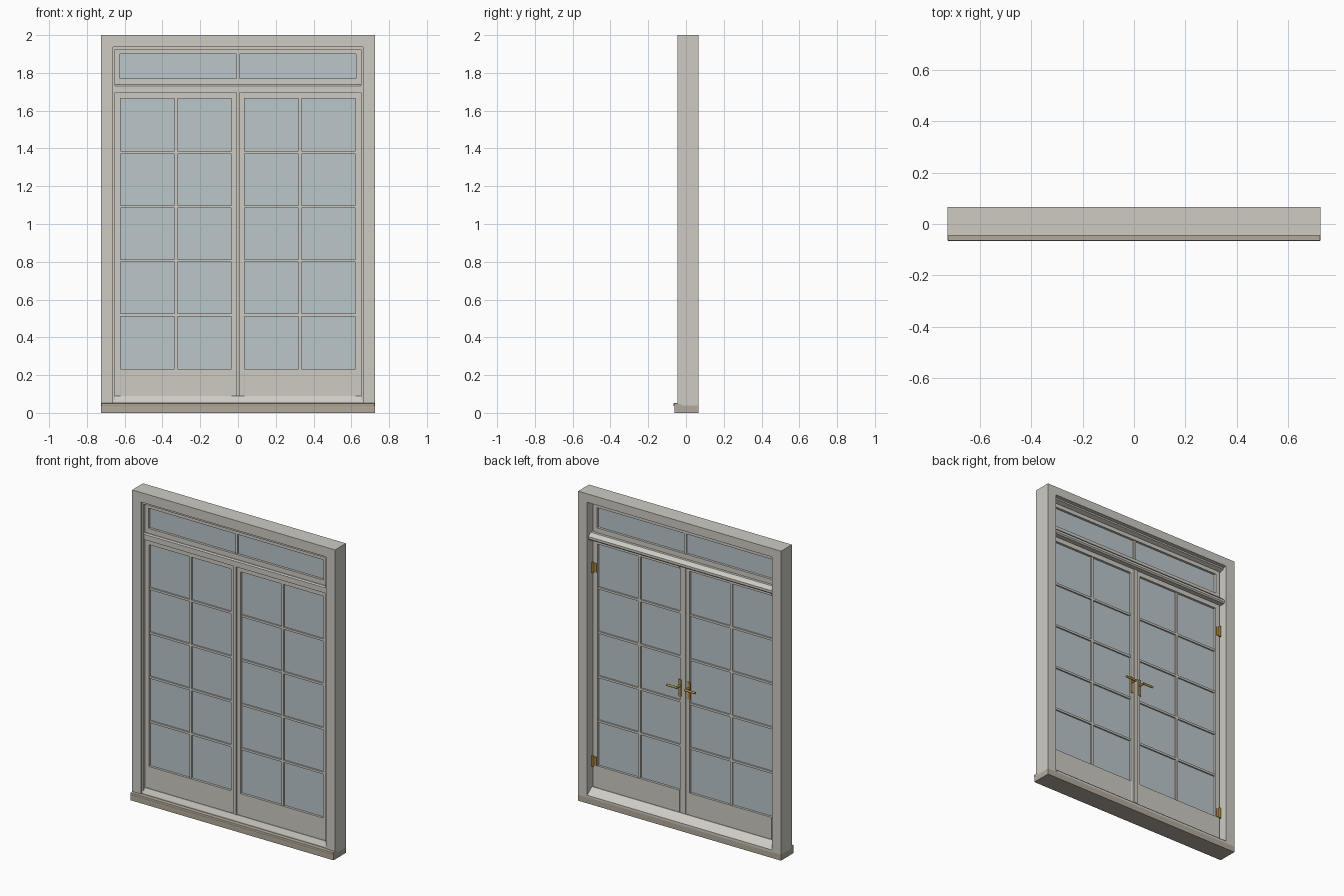
import bpy, bmesh
from math import radians
from mathutils import Matrix, Vector

if "Cube" in bpy.data.objects:
    bpy.data.objects.remove(bpy.data.objects["Cube"])


def material(name, color):
    m = bpy.data.materials.new(name)
    m.diffuse_color = (*color, 1)
    m.use_nodes = True
    m.node_tree.nodes["Principled BSDF"].inputs["Base Color"].default_value = m.diffuse_color
    return m


PAINT = material("paint", (0.62, 0.60, 0.55))
GLASS = material("glass", (0.50, 0.57, 0.60))
STONE = material("stone", (0.45, 0.40, 0.33))
BRASS = material("brass", (0.45, 0.28, 0.06))


def finish(name, bm, mat):
    bmesh.ops.recalc_face_normals(bm, faces=bm.faces)
    me = bpy.data.meshes.new(name)
    bm.to_mesh(me)
    bm.free()
    me.materials.append(mat)
    ob = bpy.data.objects.new(name, me)
    bpy.context.collection.objects.link(ob)
    return ob


def box(name, x, y, z, mat=PAINT, bevel=0):
    bm = bmesh.new()
    size = [b - a for a, b in (x, y, z)]
    mid = [(a + b) / 2 for a, b in (x, y, z)]
    bmesh.ops.create_cube(bm, size=1, matrix=Matrix.Translation(mid) @ Matrix.Diagonal((*size, 1)))
    ob = finish(name, bm, mat)
    if bevel:
        mod = ob.modifiers.new("bevel", "BEVEL")
        mod.width = bevel
        mod.segments = 2
    return ob


def extrude_x(name, profile, half, mat=PAINT):
    """Sweep a (y, z) profile across the width."""
    bm = bmesh.new()
    f = bm.faces.new([bm.verts.new((-half, y, z)) for y, z in profile])
    r = bmesh.ops.extrude_face_region(bm, geom=[f])
    vs = [v for v in r["geom"] if isinstance(v, bmesh.types.BMVert)]
    bmesh.ops.translate(bm, verts=vs, vec=(2 * half, 0, 0))
    return finish(name, bm, mat)


def rod(name, a, b, radius, mat=BRASS):
    a, b = Vector(a), Vector(b)
    d = b - a
    bm = bmesh.new()
    bmesh.ops.create_cone(bm, cap_ends=True, segments=16, radius1=radius, radius2=radius, depth=d.length,
                          matrix=Matrix.Translation((a + b) / 2) @ d.to_track_quat("Z", "Y").to_matrix().to_4x4())
    ob = finish(name, bm, mat)
    for p in ob.data.polygons:
        p.use_smooth = len(p.vertices) == 4
    return ob


def sash(name, x, z, glass_x, glass_z, y, cols, rows):
    """Glazed frame: stiles, rails, glass and glazing bars."""
    (x0, x1), (z0, z1), (g0, g1), (h0, h1) = x, z, glass_x, glass_z
    for side, span in (("left", (x0, g0)), ("right", (g1, x1))):
        box(f"{name}_{side}_stile", span, y, z, bevel=0.002)
    for side, span in (("bottom", (z0, h0)), ("top", (h1, z1))):
        box(f"{name}_{side}_rail", (g0, g1), y, span)
    mid = (y[0] + y[1]) / 2
    box(f"{name}_glass", (g0, g1), (mid - 0.003, mid + 0.003), (h0, h1), GLASS)
    bar_y = (y[0] + 0.006, y[1] - 0.006)
    for i in range(1, cols):
        c = g0 + (g1 - g0) * i / cols
        box(f"{name}_upright_bar", (c - 0.008, c + 0.008), bar_y, (h0, h1))
    for i in range(1, rows):
        c = h0 + (h1 - h0) * i / rows
        box(f"{name}_cross_bar", (g0, g1), bar_y, (c - 0.007, c + 0.007))


FRONT, BACK = -0.045, 0.066
LEAF = (-0.022, 0.014)

# Outer sill with a projecting nose
box("sill", (-0.725, 0.725), (-0.06, BACK), (0, 0.038), STONE)
box("sill_nose", (-0.725, 0.725), (-0.066, -0.02), (0.036, 0.052), STONE, 0.004)

# Threshold, sloping away on both sides of the doors
extrude_x("threshold", [(-0.04, 0.036), (BACK, 0.036), (BACK, 0.052), (0.05, 0.066),
                        (0.018, 0.09), (-0.026, 0.09), (-0.04, 0.06)], 0.66)

# Jambs with stop strips, and the stepped head
for s, side in ((-1, "left"), (1, "right")):
    box(f"{side}_jamb", sorted((s * 0.662, s * 0.725)), (FRONT, BACK), (0.038, 2))
    box(f"{side}_stop", sorted((s * 0.65, s * 0.664)), (-0.036, 0.0), (0.04, 1.94))
extrude_x("head", [(FRONT, 2), (BACK, 2), (BACK, 1.945), (0.04, 1.945), (0.04, 1.935),
                   (0.014, 1.925), (-0.036, 1.925), (-0.036, 1.938), (FRONT, 1.938)], 0.662)

# Transom moulding between doors and top light
extrude_x("transom", [(-0.034, 1.695), (0.045, 1.695), (0.052, 1.703), (0.052, 1.718),
                      (0.04, 1.727), (0.03, 1.738), (-0.028, 1.738), (-0.034, 1.73)], 0.662)

# Top light
sash("top_light", (-0.655, 0.655), (1.738, 1.926), (-0.625, 0.625), (1.77, 1.9), LEAF, 2, 1)

# Pair of glazed doors, with hinges and lever handles on the inside
for s, side in ((-1, "left"), (1, "right")):
    sash(f"{side}_door", sorted((s * 0.002, s * 0.655)), (0.09, 1.696),
         sorted((s * 0.035, s * 0.622)), (0.232, 1.665), LEAF, 2, 5)
    for z in (0.26, 1.51):
        rod(f"{side}_hinge_pin", (s * 0.65, 0.022, z - 0.034), (s * 0.65, 0.022, z + 0.034), 0.007)
        box(f"{side}_hinge_leaf", sorted((s * 0.627, s * 0.65)), (0.012, 0.018), (z - 0.028, z + 0.028), BRASS)
    c = s * 0.032
    box(f"{side}_handle_plate", (c - 0.009, c + 0.009), (0.013, 0.019), (0.84, 0.95), BRASS, 0.002)
    rod(f"{side}_handle_spindle", (c, 0.016, 0.91), (c, 0.054, 0.91), 0.007)
    rod(f"{side}_handle_lever", (c - s * 0.006, 0.051, 0.91), (c + s * 0.07, 0.051, 0.91), 0.007)

# Meeting strips covering the gap between the doors
box("front_meeting_strip", (-0.009, 0.009), (-0.032, LEAF[0] + 0.001), (0.09, 1.696), bevel=0.002)
box("back_meeting_strip", (-0.012, 0.012), (LEAF[1] - 0.001, 0.02), (0.09, 1.696), bevel=0.002)
